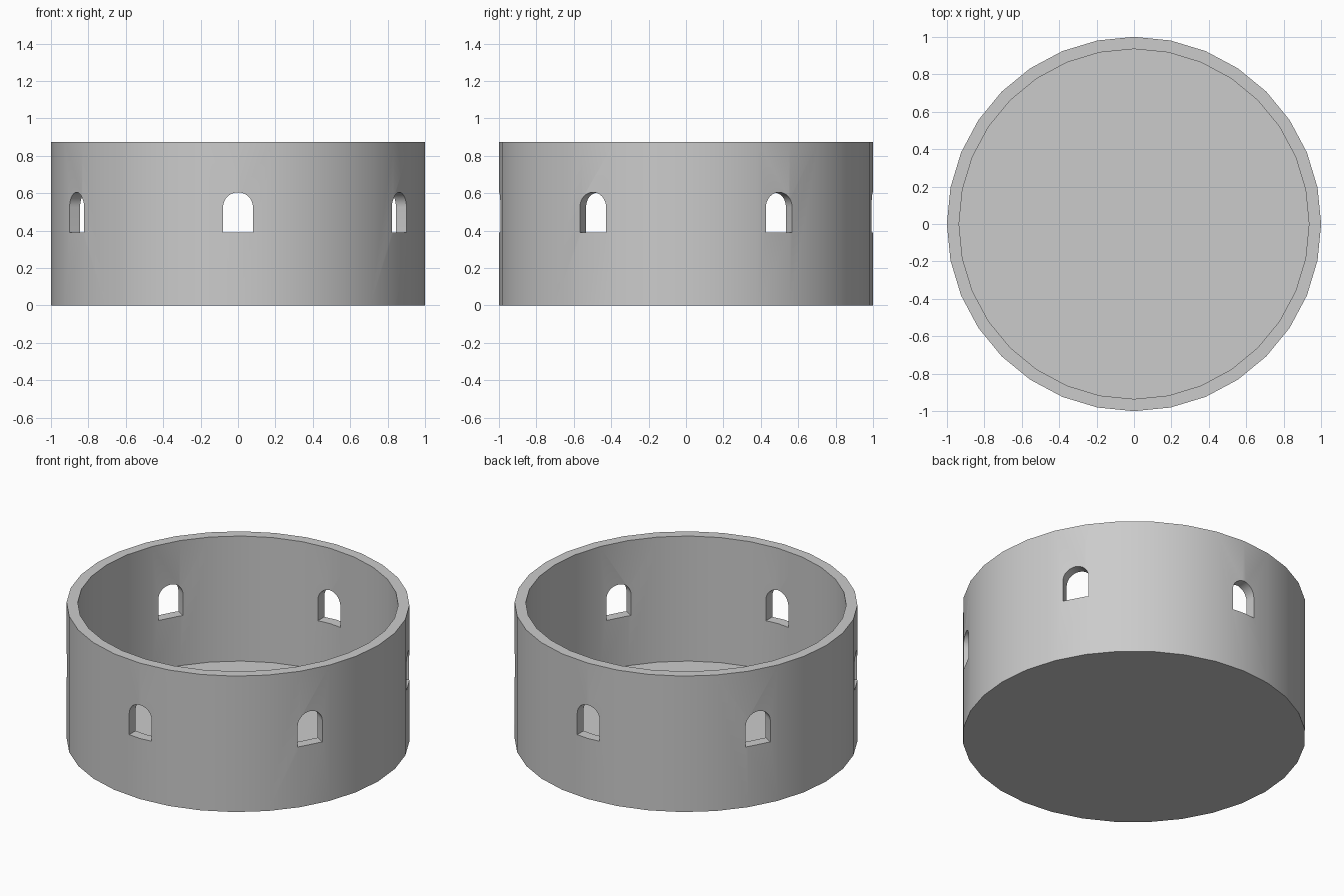
import bpy
import bmesh
from math import cos, sin, pi

cube = bpy.data.objects.get("Cube")
if cube:
    bpy.data.objects.remove(cube)

RADIUS, HEIGHT = 1.0, 0.875
INNER_RADIUS, FLOOR_Z = 0.935, 0.07
SIDES = 32
SILL_Z, SPRING_Z, HALF_WIDTH = 0.39, 0.525, 0.08

stone = bpy.data.materials.new("grey")
stone.use_nodes = True
GREY = (0.6, 0.6, 0.6, 1)
stone.diffuse_color = GREY
stone.node_tree.nodes["Principled BSDF"].inputs["Base Color"].default_value = GREY


def make_object(name, bm):
    bmesh.ops.recalc_face_normals(bm, faces=bm.faces)
    mesh = bpy.data.meshes.new(name)
    bm.to_mesh(mesh)
    bm.free()
    mesh.materials.append(stone)
    obj = bpy.data.objects.new(name, mesh)
    bpy.context.collection.objects.link(obj)
    return obj


def ring(bm, radius, z):
    angles = [2 * pi * i / SIDES for i in range(SIDES)]
    return [bm.verts.new((radius * cos(a), radius * sin(a), z)) for a in angles]


# Round wall with a closed floor, lofted from bottom to rim to floor
bm = bmesh.new()
levels = [(RADIUS, 0), (RADIUS, HEIGHT), (INNER_RADIUS, HEIGHT), (INNER_RADIUS, FLOOR_Z)]
rings = [ring(bm, r, z) for r, z in levels]
for low, high in zip(rings, rings[1:]):
    for i in range(SIDES):
        j = (i + 1) % SIDES
        bm.faces.new((low[i], low[j], high[j], high[i]))
bm.faces.new(rings[0])
bm.faces.new(rings[-1])
tower = make_object("round_wall", bm)


# Arched cutter that passes through two opposite windows
def window_cutter(angle):
    bm = bmesh.new()
    steps = 16
    profile = [(-HALF_WIDTH, SILL_Z), (HALF_WIDTH, SILL_Z)]
    profile += [(HALF_WIDTH * cos(pi * i / steps), SPRING_Z + HALF_WIDTH * sin(pi * i / steps))
                for i in range(steps + 1)]
    face = bm.faces.new([bm.verts.new((x, -1.2, z)) for x, z in profile])
    extruded = bmesh.ops.extrude_face_region(bm, geom=[face])["geom"]
    verts = [v for v in extruded if isinstance(v, bmesh.types.BMVert)]
    bmesh.ops.translate(bm, verts=verts, vec=(0, 2.4, 0))
    cutter = make_object("window_cutter", bm)
    cutter.rotation_euler.z = angle
    return cutter


# Six windows, evenly spaced around the wall
bpy.context.view_layer.objects.active = tower
tower.select_set(True)
for k in range(3):
    cutter = window_cutter(k * pi / 3)
    bpy.context.view_layer.update()
    cut = tower.modifiers.new("window_cut", 'BOOLEAN')
    cut.operation = 'DIFFERENCE'
    cut.solver = 'EXACT'
    cut.object = cutter
    bpy.ops.object.modifier_apply(modifier=cut.name)
    bpy.data.objects.remove(cutter)

bpy.ops.object.shade_smooth_by_angle(angle=pi / 6)
